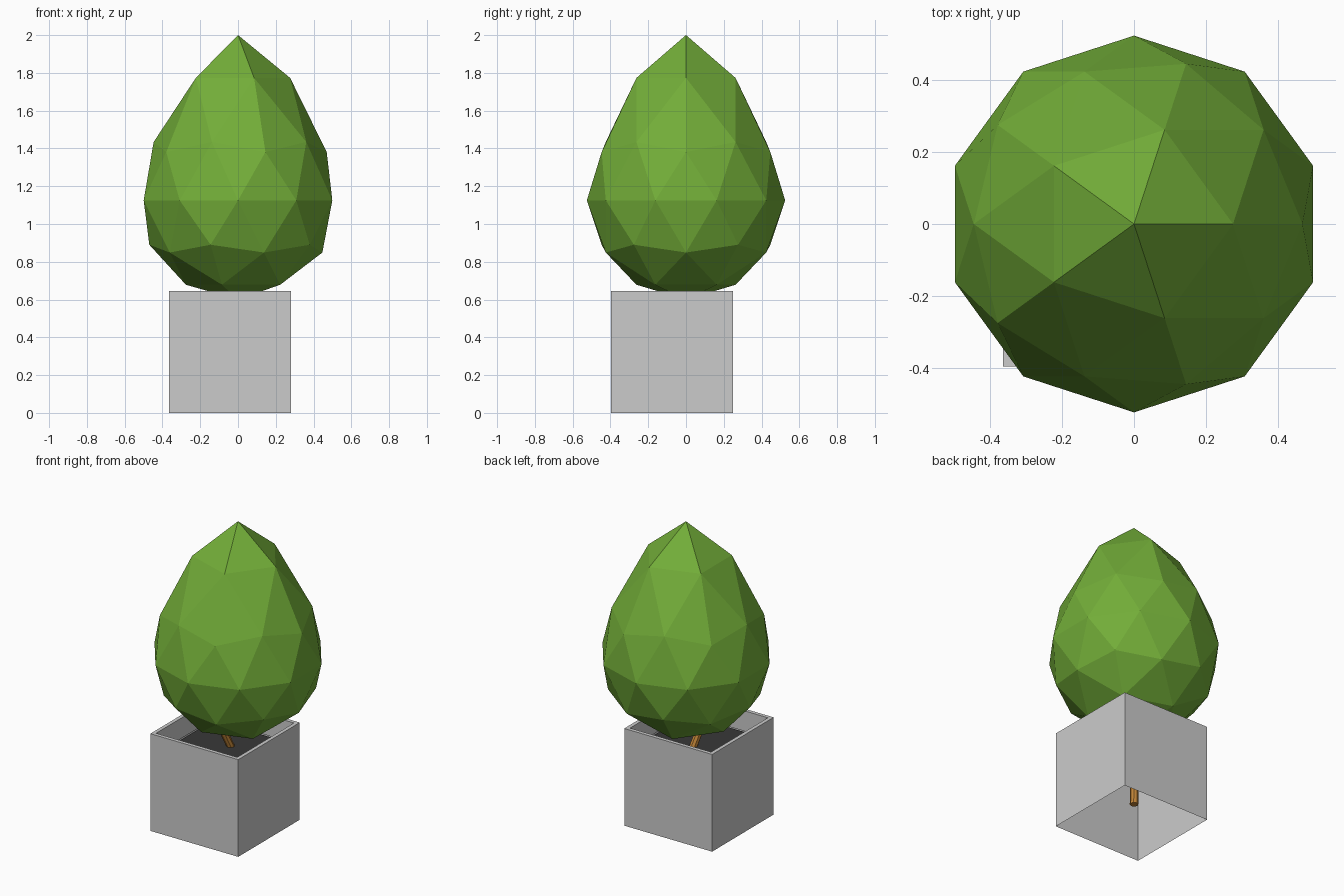
import bpy, bmesh
from mathutils import Vector, Matrix

if "Cube" in bpy.data.objects:
    bpy.data.objects.remove(bpy.data.objects["Cube"])


def add(name, bm, color=None):
    mesh = bpy.data.meshes.new(name)
    bm.to_mesh(mesh)
    bm.free()
    ob = bpy.data.objects.new(name, mesh)
    bpy.context.collection.objects.link(ob)
    if color:
        mat = bpy.data.materials.new(name + "_colour")
        mat.diffuse_color = (*color, 1)
        mat.use_nodes = True
        mat.node_tree.nodes["Principled BSDF"].inputs["Base Color"].default_value = mat.diffuse_color
        mesh.materials.append(mat)
    return ob


# Foliage: icosphere whose upper half is drawn up to a point
R, MID = 0.525, 1.125
STRETCH = [(0, 1.0), (0.447, 1.09), (0.526, 1.12), (0.851, 1.452), (1.0, 1.667)]
bm = bmesh.new()
bmesh.ops.create_icosphere(bm, subdivisions=2, radius=1)
for v in bm.verts:
    z = v.co.z
    k = min(STRETCH, key=lambda s: abs(s[0] - z))[1] if z > 0.1 else 1
    v.co = Vector((v.co.x * R, v.co.y * R, MID + z * R * k))
add("foliage", bm, (0.17, 0.42, 0.04))

# Planter: cube without a bottom, with a rim and an inner lining down to the soil
SIDE, RIM, SOIL_Z = 0.645, 0.035, 0.51
CENTRE = Vector((-0.0425, -0.075, 0))
bm = bmesh.new()
bmesh.ops.create_cube(bm, size=SIDE, matrix=Matrix.Translation(CENTRE + Vector((0, 0, SIDE / 2))))
bm.normal_update()
bottom = [f for f in bm.faces if f.normal.z < -0.9]
top = [f for f in bm.faces if f.normal.z > 0.9]
bmesh.ops.delete(bm, geom=bottom, context='FACES_ONLY')
bmesh.ops.inset_region(bm, faces=top, thickness=RIM)
ext = bmesh.ops.extrude_face_region(bm, geom=top)
for g in ext["geom"]:
    if isinstance(g, bmesh.types.BMVert):
        g.co.z = SOIL_Z
inner = [g for g in ext["geom"] if isinstance(g, bmesh.types.BMFace)]
old = [f for f in top if f.is_valid and f not in inner]
bmesh.ops.delete(bm, geom=inner + old, context='FACES_ONLY')
add("planter", bm)

# Soil
bm = bmesh.new()
bmesh.ops.create_grid(bm, x_segments=1, y_segments=1, size=SIDE / 2 - RIM,
                      matrix=Matrix.Translation(CENTRE + Vector((0, 0, SOIL_Z))))
add("soil", bm, (0.04, 0.04, 0.04))

# Trunk: slightly crooked eight-sided stem running up into the foliage
PATH = [(0.0, 0.0, 0.08), (-0.037, -0.026, 0.51), (-0.06, -0.08, 0.64), (-0.03, -0.04, 0.9)]
bm = bmesh.new()
rings = []
for p in PATH:
    ring = bmesh.ops.create_circle(bm, segments=8, radius=0.026,
                                   matrix=Matrix.Translation(p))["verts"]
    rings.append(ring)
for a, b in zip(rings, rings[1:]):
    for i in range(8):
        j = (i + 1) % 8
        bm.faces.new((a[i], a[j], b[j], b[i]))
bm.faces.new(rings[0])
bm.faces.new(rings[-1])
bmesh.ops.recalc_face_normals(bm, faces=bm.faces)
add("trunk", bm, (0.55, 0.24, 0.04))
